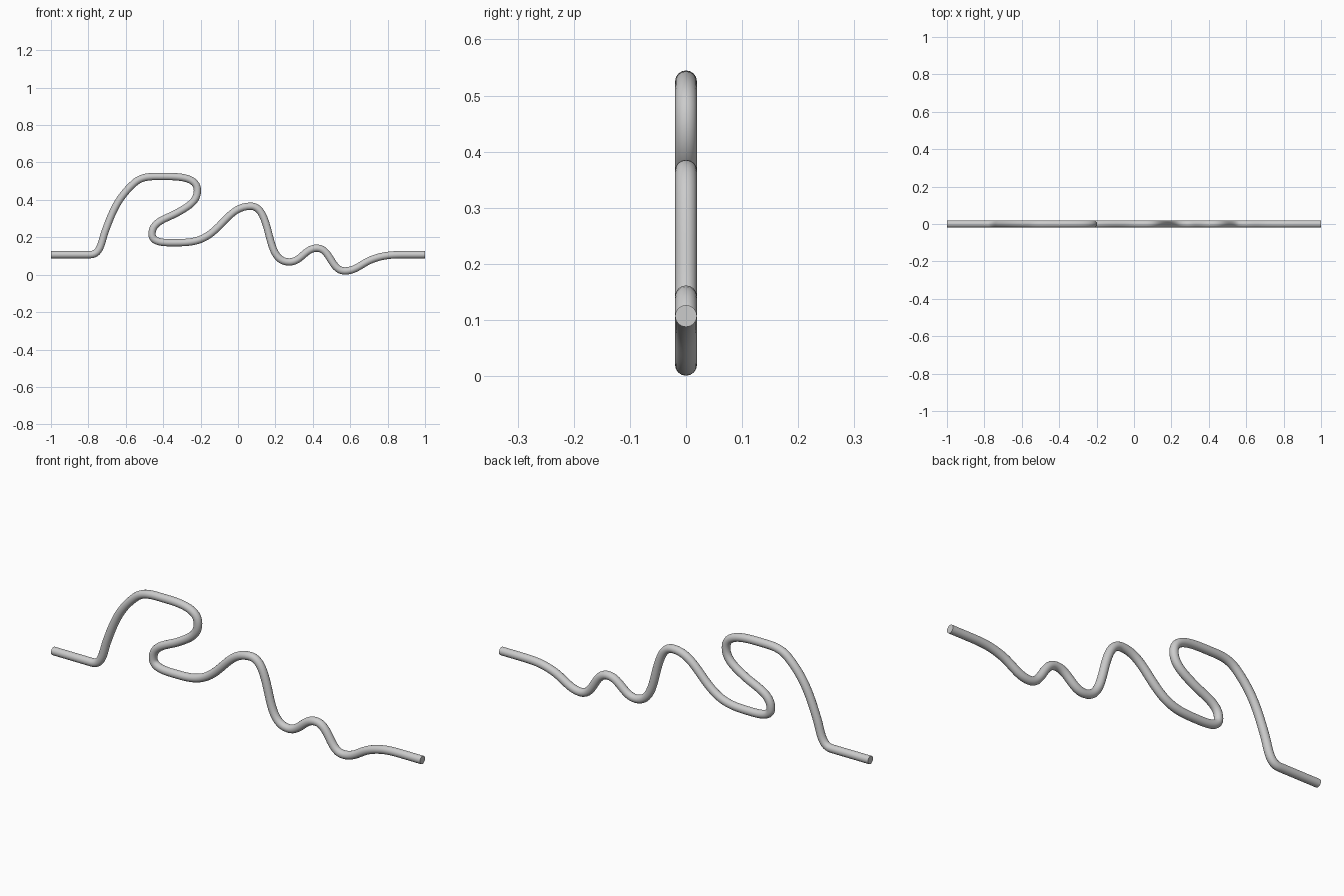
import bpy, math
from mathutils import Vector

if "Cube" in bpy.data.objects:
    bpy.data.objects.remove(bpy.data.objects["Cube"])

# Wire path: x, z, heading in degrees
PATH = [
    (-1.0, .107, 0), (-.79, .107, 0), (-.711, .23, 70), (-.556, .489, 42),
    (-.406, .525, 0), (-.217, .45, -90), (-.32, .334, 210), (-.46, .217, -90),
    (-.342, .171, 0), (-.15, .217, 36), (.068, .366, 0), (.15, .27, -72),
    (.274, .068, 0), (.422, .142, 0), (.57, .02, 0), (.72, .083, 20),
    (.90, .107, 0), (1.0, .107, 0),
]
RADIUS = .0195

# Bent wire swept along smooth Bezier segments
curve = bpy.data.curves.new("bent_wire", 'CURVE')
curve.dimensions = '3D'
curve.resolution_u = 14
curve.bevel_depth = RADIUS
curve.bevel_resolution = 6
curve.use_fill_caps = True
spline = curve.splines.new('BEZIER')
spline.bezier_points.add(len(PATH) - 1)
pts = [Vector((x, 0, z)) for x, z, _ in PATH]
for i, (bp, p) in enumerate(zip(spline.bezier_points, pts)):
    a = math.radians(PATH[i][2])
    d = Vector((math.cos(a), 0, math.sin(a)))
    before = (p - pts[max(i - 1, 0)]).length
    after = (pts[min(i + 1, len(pts) - 1)] - p).length
    bp.handle_left_type = bp.handle_right_type = 'FREE'
    bp.co = p
    bp.handle_left = p - d * max(before, .01) * .38
    bp.handle_right = p + d * max(after, .01) * .38

wire = bpy.data.objects.new("bent_wire", curve)
bpy.context.collection.objects.link(wire)
bpy.context.view_layer.objects.active = wire
wire.select_set(True)
bpy.ops.object.convert(target='MESH')
bpy.ops.object.shade_smooth_by_angle(angle=math.radians(40))
